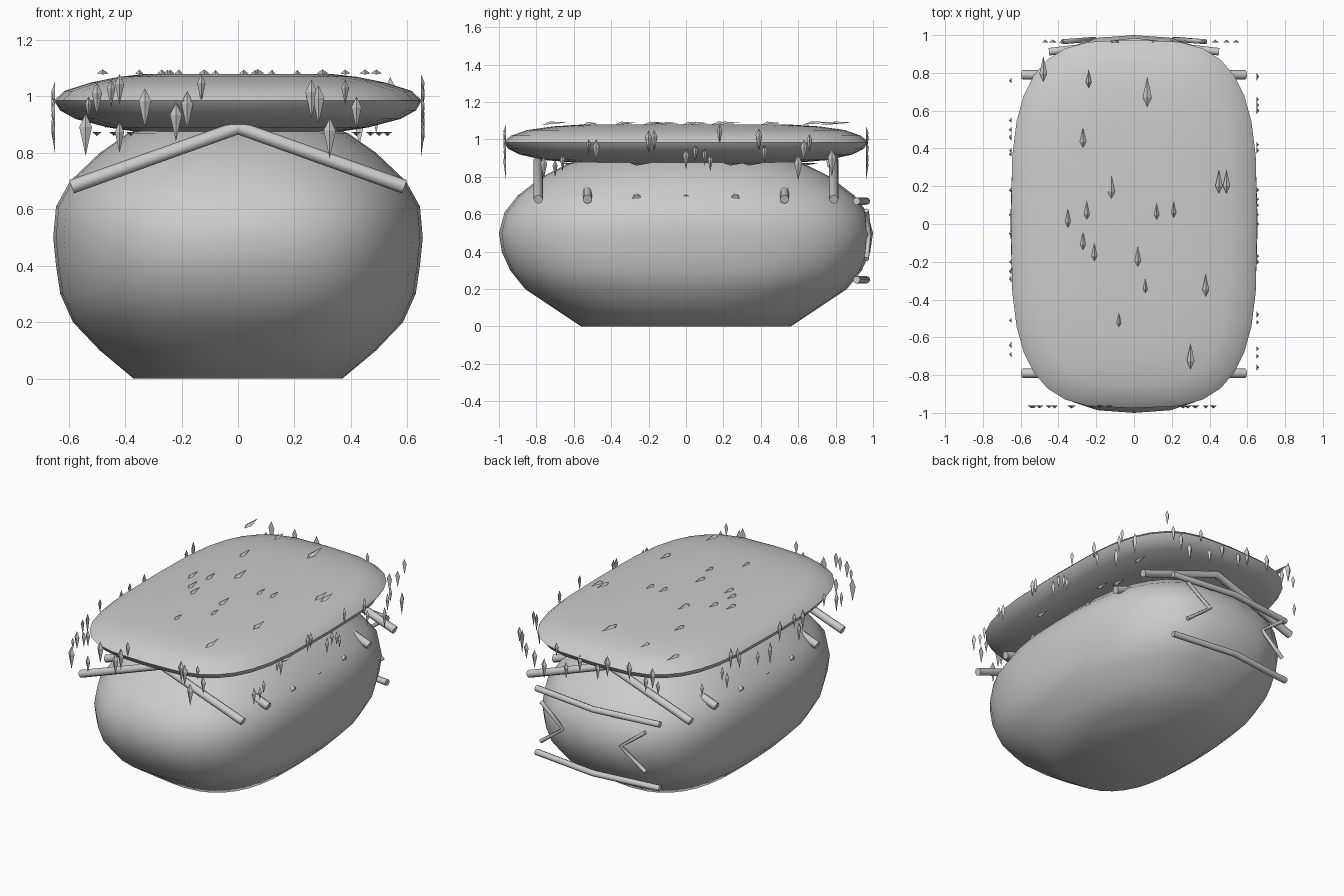
import bpy, bmesh, math, random
from mathutils import Vector, Matrix

if "Cube" in bpy.data.objects:
    bpy.data.objects.remove(bpy.data.objects["Cube"])

random.seed(4)


def finish(name, bm, smooth=None):
    bmesh.ops.recalc_face_normals(bm, faces=bm.faces)
    me = bpy.data.meshes.new(name)
    bm.to_mesh(me)
    bm.free()
    ob = bpy.data.objects.new(name, me)
    bpy.context.collection.objects.link(ob)
    if smooth:
        bpy.ops.object.select_all(action='DESELECT')
        ob.select_set(True)
        bpy.context.view_layer.objects.active = ob
        bpy.ops.object.shade_smooth_by_angle(angle=math.radians(smooth))
    return ob


def loft(name, rings, sides):
    """Stack of superellipse rings: (z, half width x, half length y, exponent)."""
    bm = bmesh.new()
    loops = []
    for z, a, b, n in rings:
        loop = []
        for i in range(sides):
            t = 2 * math.pi * i / sides
            c, s = math.cos(t), math.sin(t)
            x = a * math.copysign(abs(c) ** (2 / n), c)
            y = b * math.copysign(abs(s) ** (2 / n), s)
            loop.append(bm.verts.new((x, y, z)))
        loops.append(loop)
    for lo, hi in zip(loops, loops[1:]):
        for i in range(sides):
            j = (i + 1) % sides
            bm.faces.new((lo[i], lo[j], hi[j], hi[i]))
    bm.faces.new(loops[0][::-1])
    bm.faces.new(loops[-1])
    return finish(name, bm, 40)


def rod(name, points, radius):
    """Bent rod with mitred joints and closed ends."""
    cu = bpy.data.curves.new(name, 'CURVE')
    cu.dimensions = '3D'
    cu.bevel_depth = radius
    cu.bevel_resolution = 2
    cu.use_fill_caps = True
    sp = cu.splines.new('POLY')
    sp.points.add(len(points) - 1)
    for p, co in zip(sp.points, points):
        p.co = (*co, 1)
    ob = bpy.data.objects.new(name, cu)
    bpy.context.collection.objects.link(ob)
    return ob


def leaf(bm, pos, tip_dir, out, length):
    """Kite-shaped leaf with a raised ridge; pos is the blunt end."""
    d, o = Vector(tip_dir), Vector(out)
    side = d.cross(o)
    p = Vector(pos)
    w = 0.15 * length
    mid = p + d * length * 0.32
    a = bm.verts.new(p)
    l = bm.verts.new(mid - side * w)
    r = bm.verts.new(mid + side * w)
    t = bm.verts.new(p + d * length)
    k = bm.verts.new(mid + o * 0.014)
    for f in ((a, l, k), (l, t, k), (t, r, k), (r, a, k), (a, r, t, l)):
        bm.faces.new(f)


# Rounded body
loft("body", [
    (0.00, 0.37, 0.56, 2.5), (0.10, 0.49, 0.71, 2.5), (0.20, 0.585, 0.86, 2.6),
    (0.30, 0.63, 0.94, 2.7), (0.40, 0.645, 0.985, 2.7), (0.50, 0.655, 1.00, 2.7),
    (0.61, 0.645, 0.97, 2.7), (0.70, 0.595, 0.90, 2.6), (0.80, 0.49, 0.77, 2.5),
    (0.87, 0.39, 0.63, 2.5), (0.93, 0.22, 0.38, 2.3)], 32)

# Flattened roof pad
loft("roof", [
    (0.875, 0.36, 0.58, 2.8), (0.89, 0.46, 0.76, 3.0), (0.92, 0.575, 0.89, 3.2),
    (0.95, 0.63, 0.95, 3.3), (0.985, 0.652, 0.975, 3.3), (1.02, 0.615, 0.935, 3.3),
    (1.05, 0.52, 0.85, 3.2), (1.07, 0.42, 0.71, 3.0), (1.08, 0.33, 0.55, 2.8)], 32)

# Row of rafters, the middle ones mostly buried in the body
for i in range(7):
    y = -0.79 + i * 0.79 / 3
    rod("rafter", [(-0.59, y, 0.68), (0, y, 0.89), (0.59, y, 0.68)], 0.025)

# Bent bars and inward chevrons on the back
for z in (0.67, 0.25):
    rod("back_bar", [(-0.45, 0.912, z), (0, 0.965, z), (0.45, 0.912, z)], 0.02)
for s in (-1, 1):
    rod("back_chevron", [(s * 0.38, 0.965, 0.62), (s * 0.21, 0.978, 0.49),
                         (s * 0.38, 0.965, 0.36)], 0.013)

# Hanging leaves on the front and right edges: (position, top z, bottom z)
front = [(-.54, .94, .79), (-.50, 1.05, .93), (-.45, 1.06, .96), (-.42, 1.08, .97),
         (-.53, 1.0, .92), (-.42, .91, .80), (-.33, 1.03, .885), (-.22, .98, .84),
         (-.18, 1.02, .88), (-.13, 1.08, .98), (.26, 1.06, .92), (.285, 1.04, .90),
         (.325, .925, .78), (.38, 1.06, .97), (.42, 1.0, .88)]
right = [(-.76, .91, .79), (-.70, .89, .80), (-.66, .92, .83), (-.52, 1.0, .92),
         (-.48, 1.0, .88), (-.20, 1.05, .93), (-.17, 1.05, .94), (0, .95, .84),
         (.05, .97, .88), (.10, .95, .86), (.13, .92, .83), (.18, 1.08, .98),
         (.39, 1.06, .94), (.42, .97, .87), (.60, .92, .78), (.63, 1.0, .88),
         (.66, 1.03, .93), (.78, .95, .80)]
left_y = [.76, .55, .50, .46, .39, .37, .18, .05, -.05, -.2, -.25, -.29, -.51, -.64, -.69]
back_x = [-.47, -.43, -.38, -.26, -.1, -.03, .1, .2, .27, .36, .43, .49, .54]
down = (0, 0, -1)
bm = bmesh.new()
for x, top, low in front:
    leaf(bm, (x, -0.962, top), down, (0, -1, 0), top - low)
for y, top, low in right:
    leaf(bm, (0.648, y, top), down, (1, 0, 0), top - low)
for y in left_y:
    leaf(bm, (-0.648, y, random.uniform(.9, 1.07)), down, (-1, 0, 0), random.uniform(.09, .15))
for x in back_x:
    leaf(bm, (x, 0.962, random.uniform(.9, 1.07)), down, (0, 1, 0), random.uniform(.09, .15))
finish("edge_leaves", bm)

# Leaves lying on the roof top (x, y, length) and a few underneath
top = [(-.48, .75, .14), (-.24, .72, .1), (.07, .62, .16), (-.27, .4, .11), (-.12, .13, .13),
       (-.35, -.02, .1), (-.25, .02, .1), (.12, .02, .09), (.21, .03, .09), (-.27, -.14, .1),
       (-.21, -.2, .1), (.02, -.23, .11), (.06, -.37, .08), (-.08, -.55, .08),
       (.38, -.385, .12), (.3, -.77, .14), (.45, .16, .13), (.49, .16, .13)]
bm = bmesh.new()
for x, y, length in top:
    leaf(bm, (x, y, 1.078), Vector((0, 1, 0.09)).normalized(), (0, 0, 1), length)
for x, y in ((.42, .3), (.47, .2), (.53, -.3), (.5, .6), (-.5, -.3), (-.44, .25), (-.38, -.66)):
    leaf(bm, (x, y, 0.874), (0, 1, 0), (0, 0, -1), 0.11)
finish("flat_leaves", bm)
